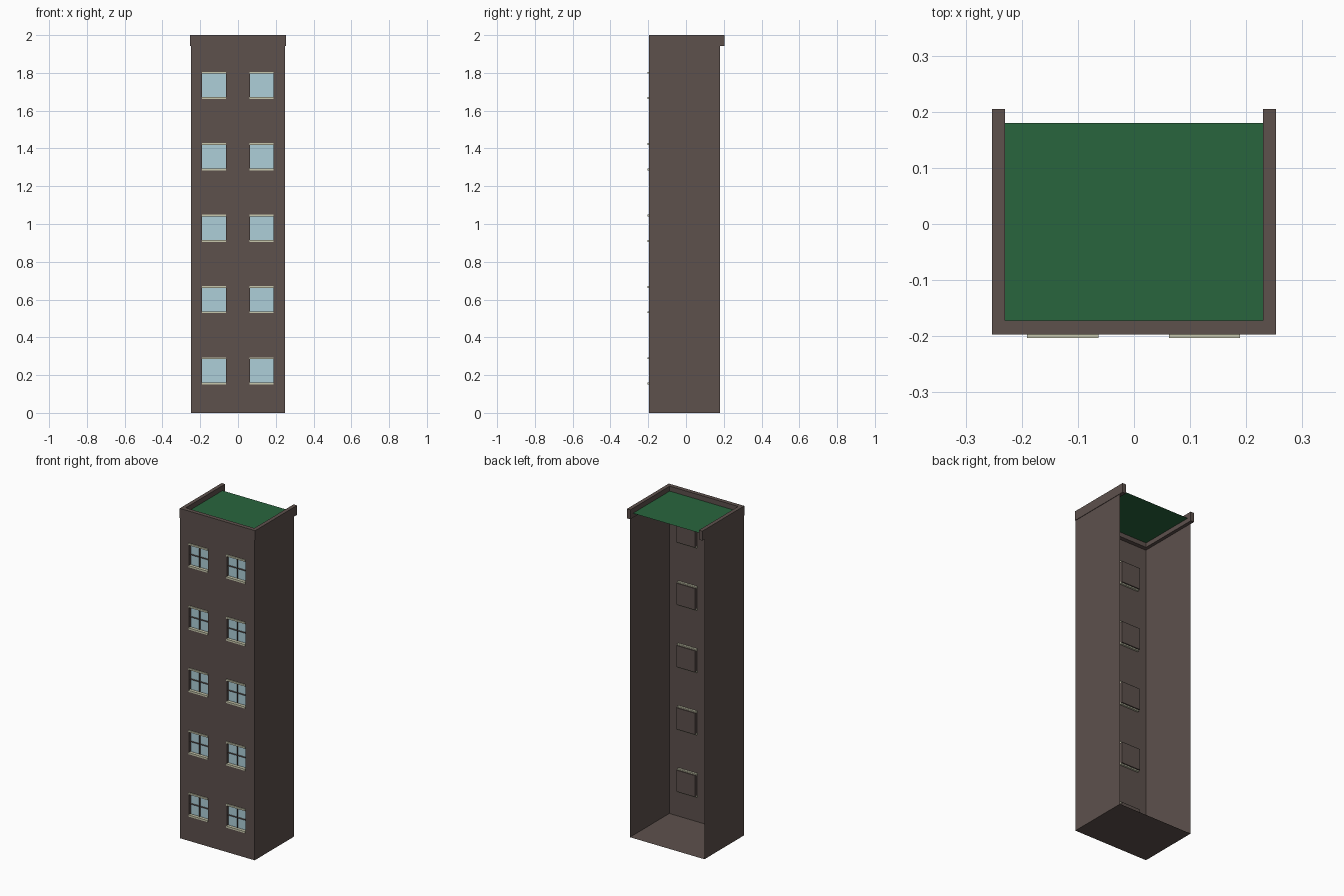
import bpy, bmesh

if "Cube" in bpy.data.objects:
    bpy.data.objects.remove(bpy.data.objects["Cube"])

def material(name, rgb):
    m = bpy.data.materials.new(name)
    m.diffuse_color = (*rgb, 1)
    m.use_nodes = True
    m.node_tree.nodes["Principled BSDF"].inputs["Base Color"].default_value = m.diffuse_color
    return m

BROWN = material("brown_render", (0.11, 0.082, 0.073))
GREEN = material("green_roof", (0.022, 0.13, 0.048))
GLASS = material("pale_glass", (0.42, 0.62, 0.69))
TRIM = material("cream_trim", (0.58, 0.58, 0.42))

def finish(name, bm, mat):
    bmesh.ops.remove_doubles(bm, verts=bm.verts, dist=1e-5)
    me = bpy.data.meshes.new(name)
    bm.to_mesh(me)
    bm.free()
    me.materials.append(mat)
    ob = bpy.data.objects.new(name, me)
    bpy.context.collection.objects.link(ob)
    return ob

def quad(bm, *pts):
    bm.faces.new([bm.verts.new(p) for p in pts])

def quad_y(bm, x0, x1, z0, z1, y):
    """Front-facing panel"""
    quad(bm, (x0, y, z0), (x1, y, z0), (x1, y, z1), (x0, y, z1))

def quad_x(bm, y0, y1, z0, z1, x):
    quad(bm, (x, y0, z0), (x, y1, z0), (x, y1, z1), (x, y0, z1))

def quad_z(bm, x0, x1, y0, y1, z):
    quad(bm, (x0, y0, z), (x1, y0, z), (x1, y1, z), (x0, y1, z))

def box(bm, x0, x1, y0, y1, z0, z1):
    r = bmesh.ops.create_cube(bm, size=1)
    for v in r["verts"]:
        v.co = (x1 if v.co.x > 0 else x0, y1 if v.co.y > 0 else y0,
                z1 if v.co.z > 0 else z0)

W, FRONT, BACK = 0.25, -0.197, 0.18
CAP, TOP, ROOF = 1.943, 2.0, 1.97
RECESS = FRONT + 0.02
columns = [(-0.19, -0.064), (0.063, 0.188)]
rows = [(0.222 + 0.378 * i - 0.065, 0.222 + 0.378 * i + 0.065) for i in range(5)]

# Thin shell: front wall with window recesses, side walls, floor, open back
bm = bmesh.new()
xs = [-W] + [x for c in columns for x in c] + [W]
zs = [0] + [z for r in rows for z in r] + [CAP]
for i in range(len(xs) - 1):
    for j in range(len(zs) - 1):
        x0, x1, z0, z1 = xs[i], xs[i + 1], zs[j], zs[j + 1]
        if i % 2 and j % 2:
            quad_y(bm, x0, x1, z0, z1, RECESS)
            for x in (x0, x1):
                quad_x(bm, FRONT, RECESS, z0, z1, x)
            for z in (z0, z1):
                quad_z(bm, x0, x1, FRONT, RECESS, z)
        else:
            quad_y(bm, x0, x1, z0, z1, FRONT)
for x in (-W, W):
    quad_x(bm, FRONT, BACK, 0, CAP, x)
quad_z(bm, -W, W, FRONT, BACK, 0)
finish("wall_shell", bm, BROWN)

# Window panes, thin glazing bars, lintels and sills
glass, bars, trim = bmesh.new(), bmesh.new(), bmesh.new()
for x0, x1 in columns:
    for z0, z1 in rows:
        xm, zm = (x0 + x1) / 2, (z0 + z1) / 2
        quad_y(glass, x0, x1, z0, z1, RECESS - 0.002)
        quad_x(bars, RECESS - 0.014, RECESS - 0.002, z0, z1, xm)
        quad_z(bars, x0, x1, RECESS - 0.014, RECESS - 0.002, zm)
        for z in (z0 - 0.002, z1 + 0.002):
            box(trim, x0 - 0.001, x1 + 0.001, -0.203, -0.185, z - 0.005, z + 0.005)
finish("window_glass", glass, GLASS)
finish("glazing_bars", bars, BROWN)
finish("lintels_and_sills", trim, TRIM)

# Parapet: front strip and two side strips overhanging at the back
bm = bmesh.new()
box(bm, -0.23, 0.23, FRONT, -0.172, CAP, TOP)
for s in (-1, 1):
    a, b = sorted((s * 0.23, s * 0.253))
    box(bm, a, b, FRONT, 0.205, CAP, TOP)
finish("parapet", bm, BROWN)

# Flat green roof
bm = bmesh.new()
quad_z(bm, -0.23, 0.23, -0.172, BACK, ROOF)
finish("roof_deck", bm, GREEN)
